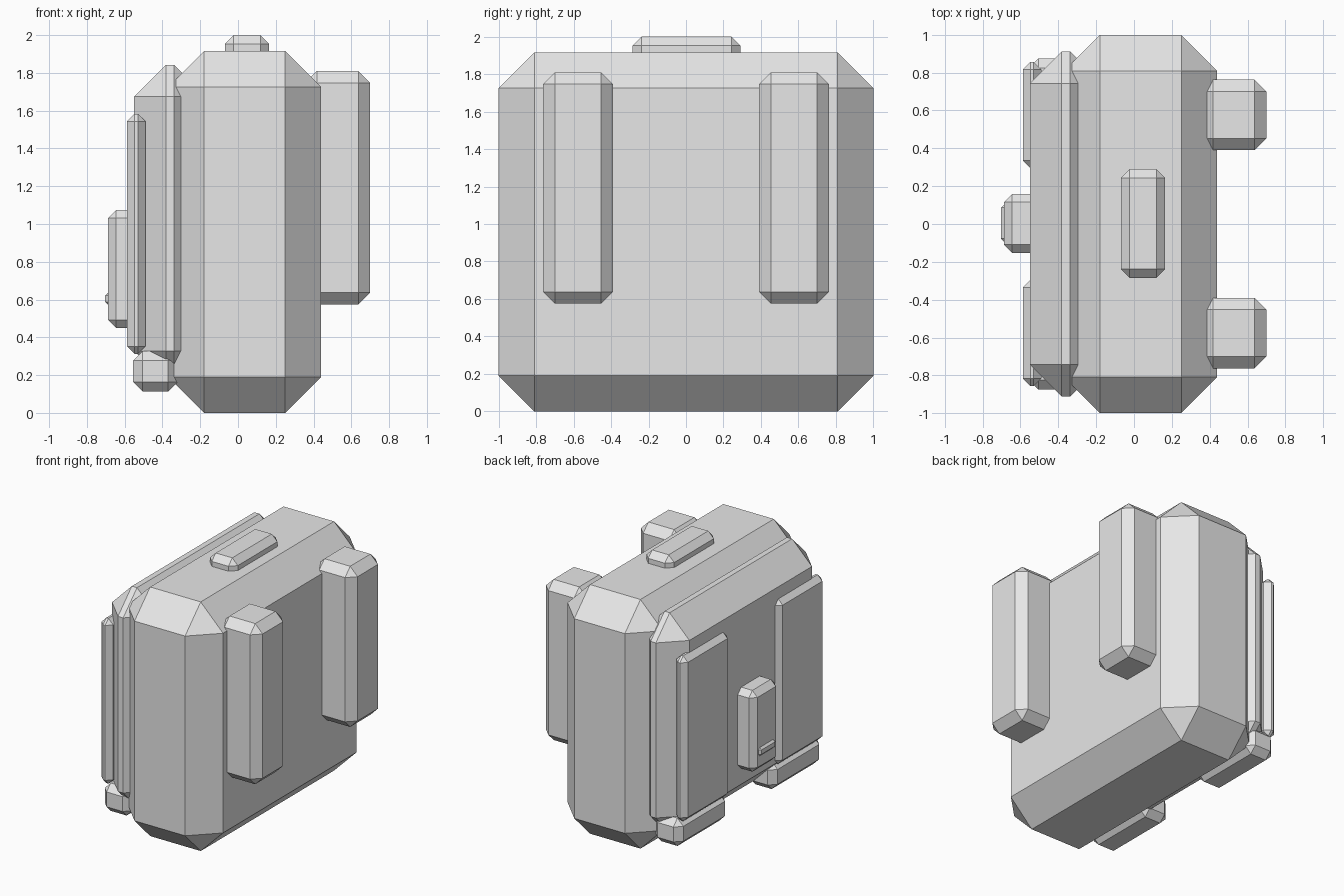
import bpy

cube = bpy.data.objects.get("Cube")
if cube:
    bpy.data.objects.remove(cube, do_unlink=True)

# Single plain grey for every part
grey = bpy.data.materials.new("plain_grey")
grey.use_nodes = True
colour = (0.8, 0.8, 0.8, 1)
grey.diffuse_color = colour
grey.node_tree.nodes["Principled BSDF"].inputs["Base Color"].default_value = colour


def chamfered_box(name, x, y, z, chamfer):
    """Box spanning the given (low, high) ranges, with one flat cut on every edge."""
    spans = (x, y, z)
    bpy.ops.mesh.primitive_cube_add(size=1, location=[(a + b) / 2 for a, b in spans])
    box = bpy.context.object
    box.name = name
    box.scale = [b - a for a, b in spans]
    bpy.ops.object.transform_apply(location=False, rotation=False, scale=True)
    bevel = box.modifiers.new("chamfer", 'BEVEL')
    bevel.width = chamfer
    bevel.segments = 1
    bevel.limit_method = 'NONE'
    bevel.use_clamp_overlap = False
    box.data.materials.append(grey)
    return box


def mirrored_pair(name, x, y, z, chamfer):
    """The same box at the back and, mirrored in y, at the front."""
    chamfered_box("back_" + name, x, y, z, chamfer)
    chamfered_box("front_" + name, x, (-y[1], -y[0]), z, chamfer)


# Main bag and its top handle
chamfered_box("main_body", (-0.37, 0.44), (-1, 1), (0, 1.915), 0.19)
chamfered_box("top_handle", (-0.07, 0.165), (-0.285, 0.29), (1.85, 2), 0.047)

# Shoulder straps on the +x side
mirrored_pair("shoulder_strap", (0.355, 0.7), (0.39, 0.763), (0.575, 1.81), 0.063)

# Outer panel with its two raised plates on the -x side
chamfered_box("outer_panel", (-0.55, -0.17), (-0.912, 0.912), (0.16, 1.842), 0.168)
mirrored_pair("raised_plate", (-0.588, -0.49), (0.295, 0.857), (0.312, 1.583), 0.04)

# Low bumpers under the plates
mirrored_pair("bumper", (-0.555, -0.32), (0.27, 0.875), (0.113, 0.327), 0.05)

# Central pouch and its small tab
chamfered_box("central_pouch", (-0.688, -0.5), (-0.152, 0.158), (0.45, 1.075), 0.043)
chamfered_box("pouch_tab", (-0.703, -0.64), (-0.095, 0.105), (0.57, 0.64), 0.018)
